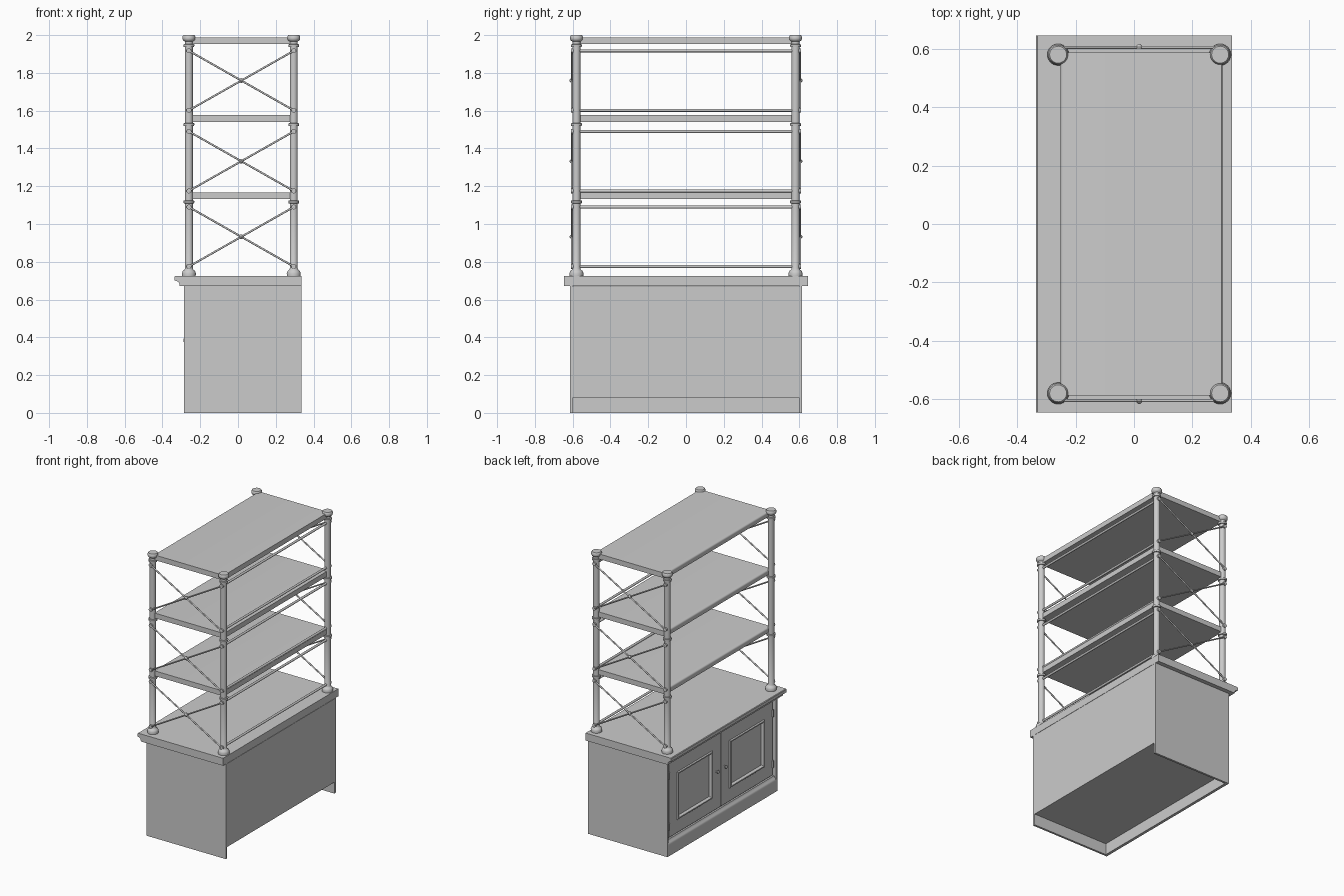
import bpy, bmesh, math
from mathutils import Vector

if "Cube" in bpy.data.objects:
    bpy.data.objects.remove(bpy.data.objects["Cube"])


def finish(bm, name, smooth=False):
    bmesh.ops.recalc_face_normals(bm, faces=bm.faces)
    me = bpy.data.meshes.new(name)
    bm.to_mesh(me)
    bm.free()
    ob = bpy.data.objects.new(name, me)
    bpy.context.collection.objects.link(ob)
    if smooth:
        bpy.ops.object.select_all(action='DESELECT')
        ob.select_set(True)
        bpy.context.view_layer.objects.active = ob
        bpy.ops.object.shade_smooth_by_angle(angle=math.radians(40))
    return ob


def box(name, x, y, z):
    bm = bmesh.new()
    bmesh.ops.create_cube(bm, size=1)
    for v in bm.verts:
        v.co = Vector([a[0] + (c + 0.5) * (a[1] - a[0]) for a, c in zip((x, y, z), v.co)])
    return finish(bm, name)


def rod(name, a, b, r, seg=12):
    a, b = Vector(a), Vector(b)
    bm = bmesh.new()
    bmesh.ops.create_cone(bm, cap_ends=True, segments=seg, radius1=r, radius2=r, depth=(b - a).length)
    ob = finish(bm, name, True)
    ob.rotation_mode = 'QUATERNION'
    ob.rotation_quaternion = (b - a).to_track_quat('Z', 'Y')
    ob.location = (a + b) / 2
    return ob


def lathe(name, prof, loc, axis=(0, 0, 1), seg=24):
    bm = bmesh.new()
    rings = [[bm.verts.new((r * math.cos(2 * math.pi * i / seg), r * math.sin(2 * math.pi * i / seg), z))
              for i in range(seg)] for r, z in prof]
    for p, q in zip(rings, rings[1:]):
        for i in range(seg):
            j = (i + 1) % seg
            bm.faces.new((p[i], p[j], q[j], q[i]))
    bm.faces.new(rings[0])
    bm.faces.new(rings[-1])
    ob = finish(bm, name, True)
    ob.rotation_mode = 'QUATERNION'
    ob.rotation_quaternion = Vector(axis).to_track_quat('Z', 'Y')
    ob.location = loc
    return ob


def extrude_y(name, prof, y0, y1):
    bm = bmesh.new()
    a = [bm.verts.new((x, y0, z)) for x, z in prof]
    b = [bm.verts.new((x, y1, z)) for x, z in prof]
    bm.faces.new(a)
    bm.faces.new(b)
    for i in range(len(prof)):
        j = (i + 1) % len(prof)
        bm.faces.new((a[i], a[j], b[j], b[i]))
    return finish(bm, name, True)


def door(name, y0, y1, z0, z1):
    ob = box(name, (-0.272, -0.25), (y0, y1), (z0, z1))
    bm = bmesh.new()
    bm.from_mesh(ob.data)
    bm.normal_update()
    face = min(bm.faces, key=lambda f: f.calc_center_median().x)
    # frame, raised bead, sunk field
    for t, d in ((0.09, 0), (0.006, 0.007), (0.008, 0), (0.008, -0.016)):
        bmesh.ops.inset_region(bm, faces=[face], thickness=t, depth=d, use_even_offset=True)
    bm.to_mesh(ob.data)
    bm.free()


# Cabinet body, open under the floor at the back
box("cabinet_body", (-0.258, 0.335), (-0.6, 0.6), (0.08, 0.67))
extrude_y("front_plinth", [(-0.265, 0), (-0.285, 0), (-0.285, 0.08), (-0.281, 0.092),
                           (-0.273, 0.098), (-0.27, 0.11), (-0.25, 0.11), (-0.25, 0.08), (-0.265, 0.08)], -0.6, 0.6)
box("top_rail", (-0.274, -0.25), (-0.6, 0.6), (0.648, 0.67))

# Worktop with moulded front edge
cove = [(-0.308 - 0.022 * math.cos(t), 0.678 + 0.02 * math.sin(t))
        for t in [math.pi / 2 * (1 - i / 6) for i in range(7)]]
cove = [(-0.335 + 0.025 * math.sin(i / 6 * math.pi / 2), 0.70 - 0.02 * (1 - math.cos(i / 6 * math.pi / 2)))
        for i in range(7)]
extrude_y("worktop", [(0.335, 0.725), (-0.331, 0.725), (-0.335, 0.721)] + cove +
          [(-0.31, 0.672), (0.335, 0.672)], -0.645, 0.645)

# Sides, doors, knobs and hinges, mirrored along y
for s, side in ((-1, "left"), (1, "right")):
    box(side + "_side_panel", (-0.285, 0.335), sorted((s * 0.6, s * 0.615)), (0, 0.672))
    ya, yb = sorted((s * 0.005, s * 0.578))
    door(side + "_door", ya, yb, 0.122, 0.642)
    lathe(side + "_door_knob", [(0.011, 0), (0.011, 0.002), (0.005, 0.003), (0.005, 0.007),
                                (0.012, 0.011), (0.012, 0.015), (0.006, 0.018)],
          (-0.271, s * 0.045, 0.385), (-1, 0, 0), 16)
    for z in (0.2, 0.56):
        rod(side + "_door_hinge", (-0.274, s * 0.58, z - 0.025), (-0.274, s * 0.58, z + 0.025), 0.006)

# Shelves with rounded front edge
shelf_tops = (1.168, 1.577, 1.988)
for z in shelf_tops:
    nose = [(-0.24 - 0.012 * math.sin(t), z - 0.012 + 0.012 * math.cos(t))
            for t in [i / 5 * math.pi / 2 for i in range(6)]]
    extrude_y("shelf", [(0.3, z)] + nose + [(-0.252, z - 0.036), (0.3, z - 0.036)], -0.587, 0.587)

# Turned corner posts
XS = (-0.26, 0.295)
prof = [(0.036, 0.725), (0.037, 0.74), (0.032, 0.752), (0.024, 0.758), (0.021, 0.764)]
for z in (1.117, 1.527, 1.945):
    prof += [(0.021, z - 0.008), (0.028, z - 0.007), (0.029, z + 0.006), (0.021, z + 0.007)]
prof += [(0.021, 1.966), (0.031, 1.972), (0.034, 1.98), (0.034, 1.992), (0.029, 2.0)]
for x in XS:
    for y in (-0.58, 0.58):
        lathe("post", prof, (x, y, 0))

# Cross braces on both ends and rails along the back, per bay
for z0, z1 in ((0.775, 1.09), (1.175, 1.49), (1.602, 1.917)):
    for s in (-1, 1):
        y = s * 0.605
        for za, zb in ((z0, z1), (z1, z0)):
            rod("cross_brace", (XS[0], y, za), (XS[1], y, zb), 0.005, 10)
            for x in XS:
                rod("brace_boss", (x, s * 0.58, za), (x, s * 0.609, za), 0.013, 16)
        lathe("brace_centre", [(0.013, -0.006), (0.013, 0.002), (0.004, 0.011)],
              (sum(XS) / 2, y, (z0 + z1) / 2), (0, s, 0), 12)
    for z in (z0, z1):
        rod("back_rail", (XS[1], -0.58, z), (XS[1], 0.58, z), 0.008)
